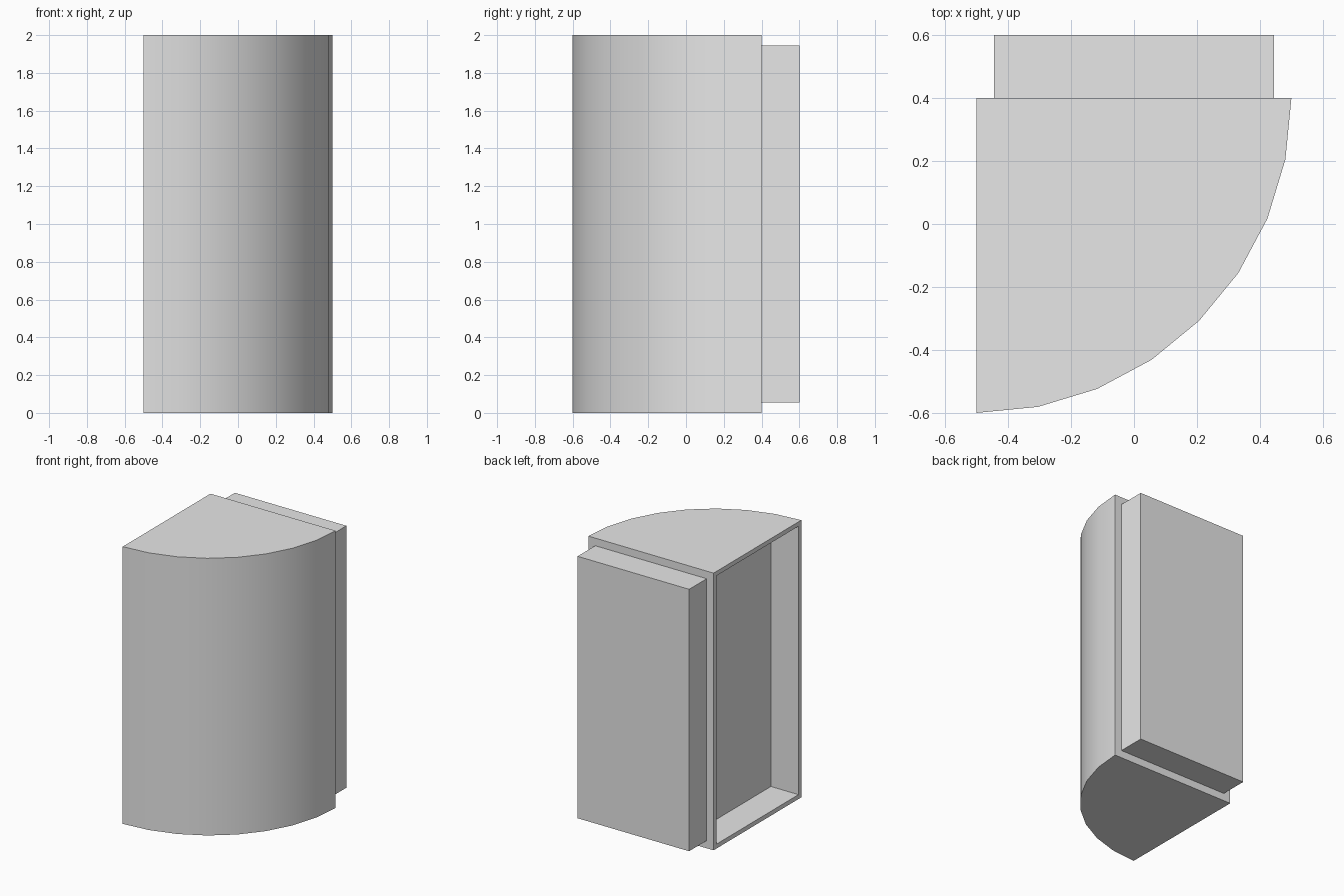
import bpy, bmesh, math
from mathutils import Vector

cube = bpy.data.objects.get("Cube")
if cube:
    bpy.data.objects.remove(cube, do_unlink=True)

grey = bpy.data.materials.new("plain_grey")
grey.use_nodes = True
colour = (0.8, 0.8, 0.8, 1)
grey.diffuse_color = colour
grey.node_tree.nodes["Principled BSDF"].inputs["Base Color"].default_value = colour


def prism(bm, outline, z0, z1):
    """Closed upright prism from a plan outline."""
    base = bm.faces.new([bm.verts.new((x, y, z0)) for x, y in outline])
    top = bmesh.ops.extrude_face_region(bm, geom=[base], use_keep_orig=True)["geom"]
    verts = [v for v in top if isinstance(v, bmesh.types.BMVert)]
    bmesh.ops.translate(bm, verts=verts, vec=(0, 0, z1 - z0))
    bmesh.ops.recalc_face_normals(bm, faces=bm.faces)


def finish(bm, name):
    mesh = bpy.data.meshes.new(name)
    bm.to_mesh(mesh)
    bm.free()
    mesh.materials.append(grey)
    obj = bpy.data.objects.new(name, mesh)
    bpy.context.collection.objects.link(obj)
    bpy.ops.object.select_all(action="DESELECT")
    obj.select_set(True)
    bpy.context.view_layer.objects.active = obj
    bpy.ops.object.shade_smooth_by_angle(angle=math.radians(30))


# Quarter-round body
segments = 8
corner = Vector((-0.5, 0.4))
angles = [math.pi / 2 * i / segments for i in range(segments + 1)]
arc = [(corner.x + math.sin(a), corner.y - math.cos(a)) for a in angles]
bm = bmesh.new()
prism(bm, [tuple(corner)] + arc, 0, 2)

# Framed recess in the flat side
bm.normal_update()
side = min(bm.faces, key=lambda f: f.normal.x)
bmesh.ops.inset_region(bm, faces=[side], thickness=0.045)
panel = bmesh.ops.extrude_discrete_faces(bm, faces=[side])["faces"][0]
bmesh.ops.translate(bm, verts=panel.verts, vec=(0.22, 0, 0))
finish(bm, "quarter_round_body")

# Rear block, slightly smaller than the body
bm = bmesh.new()
w = 0.445
prism(bm, [(-w, 0.4), (w, 0.4), (w, 0.6), (-w, 0.6)], 0.055, 1.945)
finish(bm, "rear_block")
